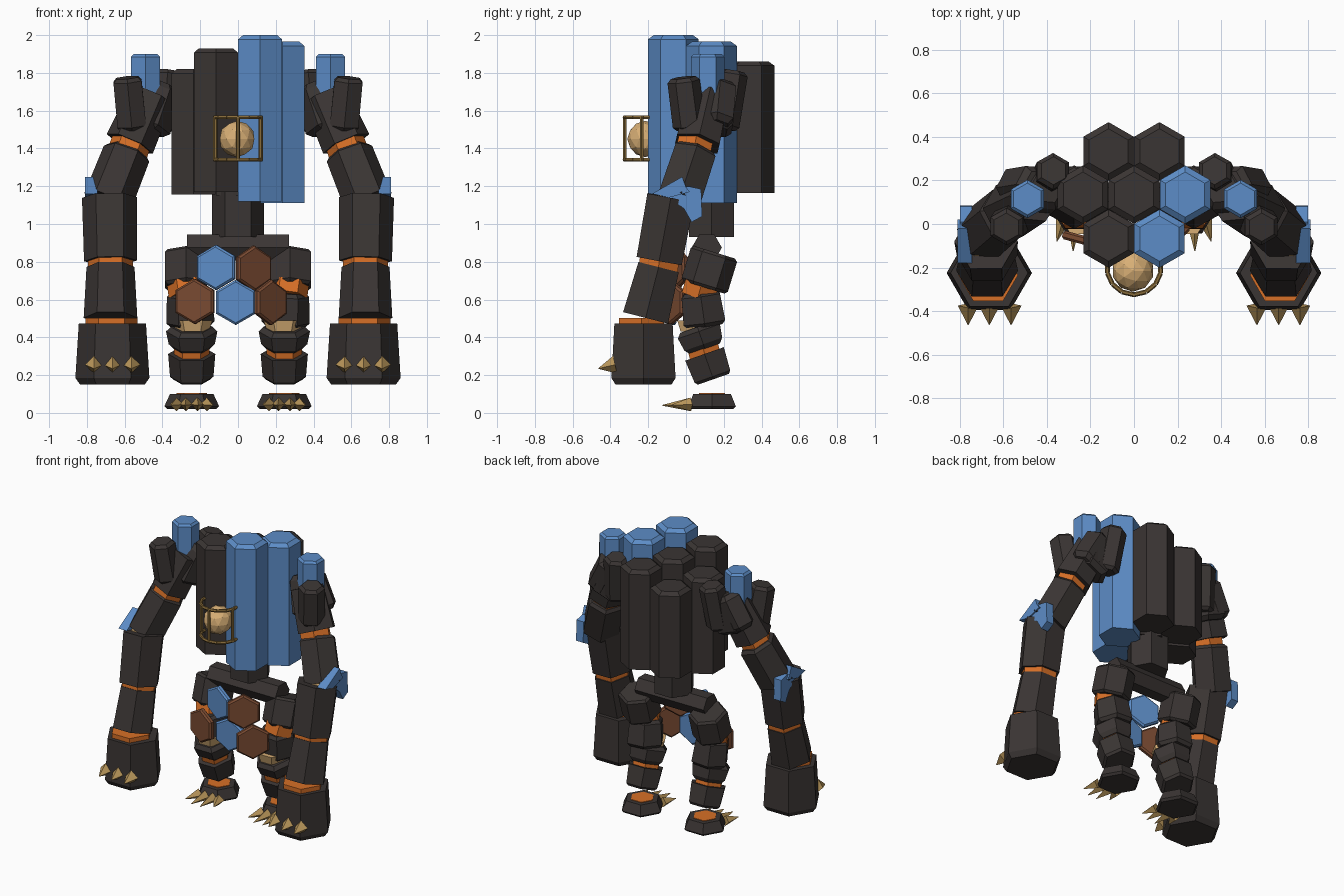
import bpy, bmesh, math
from mathutils import Vector

if "Cube" in bpy.data.objects:
    bpy.data.objects.remove(bpy.data.objects["Cube"])


def material(name, rgb):
    m = bpy.data.materials.new(name)
    m.diffuse_color = (*rgb, 1)
    m.use_nodes = True
    m.node_tree.nodes["Principled BSDF"].inputs["Base Color"].default_value = m.diffuse_color
    return m


DARK = material("dark basalt", (0.042, 0.035, 0.033))
BLUE = material("blue stone", (0.108, 0.265, 0.570))
ORANGE = material("glowing orange", (0.680, 0.160, 0.020))
BROWN = material("rust brown", (0.190, 0.068, 0.031))
TAN = material("pale amber", (0.690, 0.430, 0.180))
GOLD = material("dull gold", (0.500, 0.315, 0.105))
BRONZE = material("dark bronze", (0.250, 0.150, 0.042))


def finish(bm, name, mat):
    bmesh.ops.recalc_face_normals(bm, faces=bm.faces)
    me = bpy.data.meshes.new(name)
    bm.to_mesh(me)
    bm.free()
    me.materials.append(mat)
    ob = bpy.data.objects.new(name, me)
    bpy.context.collection.objects.link(ob)
    return ob


def prism(name, p0, p1, r0, r1, mat, bevel=0.0, inset=None, turn=0, sides=6, ends="both"):
    """Tapered prism from p0 to p1; corners start at the x direction plus turn degrees."""
    p0, p1 = Vector(p0), Vector(p1)
    d = (p1 - p0).normalized()
    ref = Vector((1, 0, 0)) if abs(d.x) < 0.9 else Vector((0, 1, 0))
    u = (ref - d * ref.dot(d)).normalized()
    v = d.cross(u)
    if inset is None:
        inset = bevel
    rings = [(p0, r0), (p1, r1)]
    if bevel and ends != "end":
        rings = [(p0, r0 - inset), (p0 + d * bevel, r0)] + rings[1:]
    if bevel and ends != "start":
        rings = rings[:-1] + [(p1 - d * bevel, r1), (p1, r1 - inset)]
    bm = bmesh.new()
    loops = []
    for c, r in rings:
        loop = []
        for i in range(sides):
            a = math.radians(turn) + math.tau * i / sides
            loop.append(bm.verts.new(c + (u * math.cos(a) + v * math.sin(a)) * r))
        loops.append(loop)
    for a, b in zip(loops, loops[1:]):
        for i in range(sides):
            j = (i + 1) % sides
            bm.faces.new((a[i], a[j], b[j], b[i]))
    bm.faces.new(loops[0][::-1])
    bm.faces.new(loops[-1])
    return finish(bm, name, mat)


def claw(name, base, tip, r):
    return prism(name, base, tip, r, 0.002, GOLD, sides=4)


def side_plate(name, s, yz, x0, x1, mat):
    """Flat plate drawn in the side plane and given thickness along x."""
    bm = bmesh.new()
    a = [bm.verts.new((s * x0, y, z)) for y, z in yz]
    b = [bm.verts.new((s * x1, y, z)) for y, z in yz]
    n = len(yz)
    bm.faces.new(a)
    bm.faces.new(b[::-1])
    for i in range(n):
        bm.faces.new((a[i], a[(i + 1) % n], b[(i + 1) % n], b[i]))
    return finish(bm, name, mat)


# Torso: cluster of upright hexagonal columns (x, y, bottom, top)
for x, y, lo, hi, mat in [
    (-0.117, 0.334, 1.17, 1.77, DARK), (0.117, 0.334, 1.165, 1.86, DARK),
    (-0.235, 0.135, 1.155, 1.82, DARK), (0, 0.135, 1.15, 1.89, DARK),
    (0.235, 0.135, 1.11, 1.965, BLUE),
    (-0.117, -0.067, 1.17, 1.93, DARK), (0.117, -0.067, 1.12, 2.0, BLUE),
]:
    prism("torso_column", (x, y, lo), (x, y, hi), 0.134, 0.134, mat, 0.022, 0.03, turn=30, ends="end")

# Waist and pelvis bar
prism("waist", (0, 0.135, 0.93), (0, 0.135, 1.2), 0.138, 0.138, DARK)
prism("pelvis", (-0.27, 0.11, 0.875), (0.27, 0.11, 0.875), 0.08, 0.08, DARK)

# Hanging hexagonal hip plates (x, y, z, yaw)
for x, y, z, yaw, mat in [
    (-0.115, -0.045, 0.77, -15, BLUE), (0.082, -0.055, 0.765, 33, BROWN),
    (-0.012, -0.07, 0.585, 0, BLUE), (-0.228, -0.075, 0.59, -15, BROWN),
    (0.172, -0.08, 0.585, 42, BROWN),
]:
    a = math.radians(yaw)
    n = Vector((math.sin(a), -math.cos(a), 0)) * 0.02
    c = Vector((x, y, z))
    prism("hip_plate", c - n, c + n, 0.12, 0.12, mat, 0.01, 0.012, turn=30)

# Lantern: faceted orb in a half-round cage
bm = bmesh.new()
bmesh.ops.create_icosphere(bm, subdivisions=2, radius=0.096)
bmesh.ops.translate(bm, verts=bm.verts, vec=(-0.005, -0.215, 1.45))
finish(bm, "lantern_orb", TAN)


def cage_point(deg, z):
    a = math.radians(deg)
    return (0.125 * math.cos(a), -0.2 + 0.125 * math.sin(a), z)


for z in (1.34, 1.565):
    for i in range(8):
        prism("cage_ring", cage_point(165 + 26.25 * i, z), cage_point(191.25 + 26.25 * i, z),
              0.011, 0.011, BRONZE)
for deg in (196, 270, 344):
    prism("cage_bar", cage_point(deg, 1.335), cage_point(deg, 1.57), 0.011, 0.011, BRONZE)

for s in (-1, 1):
    def P(x, y, z):
        return (s * x, y, z)

    # Shoulder with three stubby columns
    prism("shoulder", P(0.40, 0.17, 1.74), P(0.50, 0.12, 1.5), 0.11, 0.14, DARK, 0.03)
    prism("shoulder_column_back", P(0.40, 0.20, 1.50), P(0.37, 0.245, 1.81), 0.08, 0.085, DARK, 0.02, turn=30)
    prism("shoulder_column_middle", P(0.49, 0.115, 1.58), P(0.49, 0.115, 1.90), 0.088, 0.088, BLUE, 0.015, turn=30)
    prism("shoulder_column_front", P(0.56, 0.02, 1.50), P(0.587, -0.015, 1.775), 0.088, 0.086, DARK, 0.02, turn=30)
    prism("shoulder_rear_lump", P(0.44, 0.18, 1.74), P(0.56, 0.16, 1.52), 0.10, 0.10, DARK, 0.03)

    # Arm segments with glowing joints
    prism("upper_arm", P(0.46, 0.12, 1.68), P(0.573, 0.06, 1.425), 0.12, 0.133, DARK)
    prism("upper_arm_joint", P(0.562, 0.05, 1.44), P(0.588, 0.035, 1.37), 0.106, 0.106, ORANGE)
    prism("elbow_arm", P(0.583, 0.05, 1.39), P(0.69, -0.04, 1.12), 0.128, 0.132, DARK, 0.02, ends="start")
    prism("elbow_joint", P(0.68, -0.06, 1.11), P(0.68, -0.06, 1.155), 0.12, 0.10, TAN)
    prism("forearm", P(0.68, -0.08, 1.14), P(0.675, -0.142, 0.805), 0.146, 0.140, DARK)
    prism("forearm_joint", P(0.675, -0.14, 0.82), P(0.675, -0.148, 0.75), 0.120, 0.120, ORANGE)
    prism("wrist", P(0.675, -0.145, 0.772), P(0.675, -0.214, 0.503), 0.127, 0.142, DARK)
    prism("wrist_joint", P(0.67, -0.235, 0.46), P(0.67, -0.235, 0.503), 0.137, 0.137, ORANGE)
    prism("hand", P(0.665, -0.225, 0.15), P(0.665, -0.225, 0.472), 0.196, 0.178, DARK, 0.035, 0.025, ends="start")
    for x in (0.565, 0.665, 0.762):
        claw("hand_claw", P(x, -0.375, 0.255), P(x, -0.463, 0.235), 0.048)

    # Blue elbow guard: two angled plates
    side_plate("elbow_guard_upper", s, [(-0.18, 1.16), (-0.02, 1.25), (0.0, 1.195), (0.02, 1.17), (-0.09, 1.14)],
               0.745, 0.81, BLUE)
    side_plate("elbow_guard_lower", s, [(-0.10, 1.15), (0.01, 1.20), (0.08, 1.185), (0.085, 1.04), (0.03, 1.01), (-0.01, 1.08)],
               0.745, 0.80, BLUE)

    # Leg segments with joints
    prism("thigh", P(0.275, 0.152, 0.85), P(0.275, 0.095, 0.665), 0.128, 0.128, DARK, 0.015, turn=30)
    prism("thigh_joint", P(0.275, 0.085, 0.69), P(0.265, 0.065, 0.62), 0.102, 0.102, ORANGE)
    prism("knee", P(0.26, 0.075, 0.64), P(0.25, 0.10, 0.46), 0.118, 0.128, DARK, 0.02)
    prism("knee_joint", P(0.24, 0.045, 0.49), P(0.24, 0.045, 0.43), 0.105, 0.085, TAN)
    prism("shin", P(0.245, 0.06, 0.455), P(0.245, 0.10, 0.34), 0.136, 0.122, DARK, 0.025)
    prism("shin_joint", P(0.245, 0.086, 0.36), P(0.245, 0.106, 0.285), 0.095, 0.095, ORANGE)
    prism("ankle", P(0.245, 0.098, 0.312), P(0.245, 0.145, 0.178), 0.125, 0.115, DARK, 0.015, ends="end")

    # Detached foot with glowing top and toe claws
    prism("foot", P(0.245, 0.138, 0.02), P(0.245, 0.138, 0.10), 0.145, 0.115, DARK, 0.015, ends="start")
    prism("foot_glow", P(0.245, 0.138, 0.095), P(0.245, 0.138, 0.104), 0.08, 0.08, ORANGE)
    for x, tip, y in ((0.165, 0.135, -0.08), (0.215, 0.21, -0.125), (0.275, 0.28, -0.125), (0.325, 0.355, -0.08)):
        claw("toe_claw", P(x, 0.025, 0.045), P(tip, y, 0.04), 0.036)

# Rest the lowest point on the ground
bpy.context.view_layer.update()
low = min((o.matrix_world @ v.co).z for o in bpy.data.objects for v in o.data.vertices)
for o in bpy.data.objects:
    o.location.z -= min(low, 0.0)
